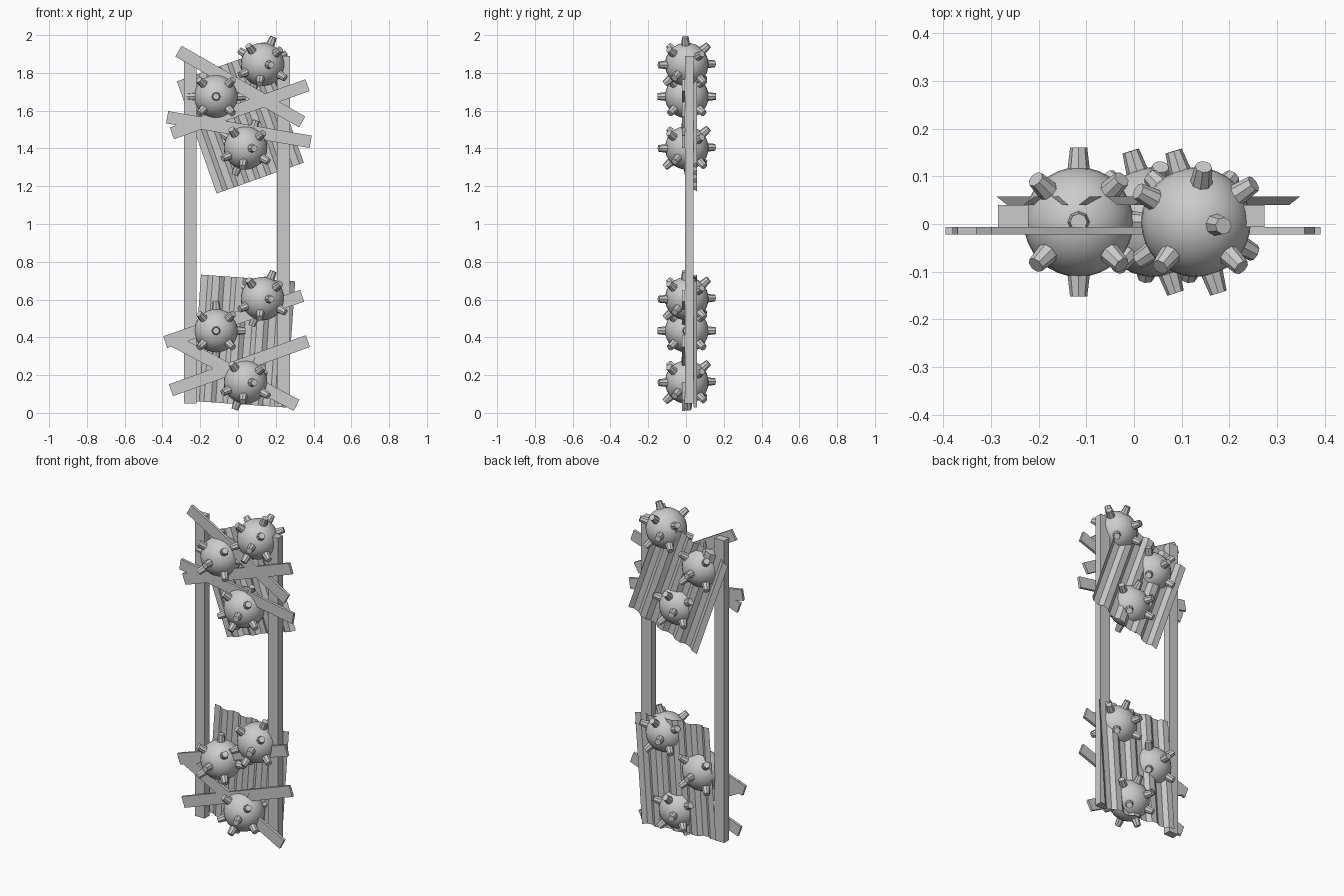
import bpy
import bmesh
from math import radians, atan2, hypot
from mathutils import Vector, Matrix

cube = bpy.data.objects.get("Cube")
if cube:
    bpy.data.objects.remove(cube, do_unlink=True)

# Single plain grey material
grey = bpy.data.materials.new("plain_grey")
grey.use_nodes = True
grey.diffuse_color = (0.6, 0.6, 0.6, 1)
grey.node_tree.nodes["Principled BSDF"].inputs["Base Color"].default_value = (0.6, 0.6, 0.6, 1)


def make_object(name, bm, smooth=False):
    mesh = bpy.data.meshes.new(name)
    bm.to_mesh(mesh)
    bm.free()
    mesh.materials.append(grey)
    obj = bpy.data.objects.new(name, mesh)
    bpy.context.collection.objects.link(obj)
    if smooth:
        bpy.ops.object.select_all(action='DESELECT')
        obj.select_set(True)
        bpy.context.view_layer.objects.active = obj
        bpy.ops.object.shade_smooth_by_angle(angle=radians(30))
    return obj


def box(name, center, size, tilt=0.0):
    bm = bmesh.new()
    matrix = (Matrix.Translation(center) @ Matrix.Rotation(-tilt, 4, 'Y')
              @ Matrix.Diagonal((*size, 1)))
    bmesh.ops.create_cube(bm, size=1, matrix=matrix)
    return make_object(name, bm)


def plank(name, start, end):
    # Flat board nailed between two points across the front
    (x0, z0), (x1, z1) = start, end
    dx, dz = x1 - x0, z1 - z0
    box(name, ((x0 + x1) / 2, -0.014, (z0 + z1) / 2),
        (hypot(dx, dz), 0.016, 0.066), atan2(dz, dx))


def corrugated_sheet(name, x, z, width, height, tilt):
    # Trapezoid wave profile extruded along the sheet's height
    waves = 4
    step = width / waves
    profile = []
    for i in range(waves):
        left = -width / 2 + i * step
        profile += [(left, 0.058), (left + 0.3 * step, 0.058),
                    (left + 0.5 * step, 0.040), (left + 0.8 * step, 0.040)]
    profile.append((width / 2, 0.058))
    bm = bmesh.new()
    rows = [[bm.verts.new((px, py, s * height / 2)) for px, py in profile] for s in (-1, 1)]
    for i in range(len(profile) - 1):
        bm.faces.new((rows[0][i], rows[0][i + 1], rows[1][i + 1], rows[1][i]))
    bm.transform(Matrix.Translation((x, 0, z)) @ Matrix.Rotation(-radians(tilt), 4, 'Y'))
    make_object(name, bm)


def spiked_ball(name, center, axes):
    # Ball with a pair of opposite blunt spikes on every axis
    bm = bmesh.new()
    bmesh.ops.create_uvsphere(bm, u_segments=32, v_segments=16, radius=0.115)
    for axis in axes:
        for side in (-1, 1):
            direction = Vector(axis).normalized() * side
            turn = direction.to_track_quat('Z', 'Y').to_matrix().to_4x4()
            bmesh.ops.create_cone(bm, cap_ends=True, segments=8, radius1=0.025, radius2=0.018,
                                  depth=0.06, matrix=turn @ Matrix.Translation((0, 0, 0.126)))
    bm.transform(Matrix.Translation(center))
    make_object(name, bm, smooth=True)


# Upright posts
box("right_post", (-0.253, 0.017, 0.97), (0.064, 0.046, 1.84))
box("left_post", (0.24, 0.017, 0.97), (0.068, 0.046, 1.84))

# Crossed planks
plank("upper_plank_falling", (-0.315, 1.915), (0.34, 1.54))
plank("upper_plank_rising", (-0.35, 1.48), (0.368, 1.735))
plank("upper_plank_shallow", (-0.375, 1.565), (0.385, 1.435))
plank("lower_plank_rising", (-0.355, 0.12), (0.37, 0.38))
plank("middle_plank_rising", (-0.385, 0.375), (0.34, 0.62))
plank("lower_plank_falling", (-0.365, 0.395), (0.31, 0.04))

# Corrugated backing sheets
corrugated_sheet("upper_sheet", 0.0125, 1.54, 0.49, 0.63, 19.5)
corrugated_sheet("lower_sheet", 0.03, 0.38, 0.50, 0.67, -4)

# Spiked balls: the same trio repeats at both ends
straight = [(1, 0, 0), (0, 1, 0), (0, 0, 1), (1, 1, 1), (-1, 1, 1), (1, -1, 1), (-1, -1, 1)]
tilted = [(0.37, -0.05, 0.93), (0.3, -0.95, -0.02), (0.75, 0.5, 0.35), (0.75, -0.4, -0.45),
          (-0.48, -0.6, 0.63), (0.1, 0.74, 0.66), (0.6, -0.6, 0.5)]
for level, base in (("lower", 0.0), ("upper", 1.24)):
    spiked_ball(level + "_ball_top", (0.13, 0.004, base + 0.605), tilted)
    spiked_ball(level + "_ball_side", (-0.116, 0.004, base + 0.435), straight)
    spiked_ball(level + "_ball_bottom", (0.04, 0.004, base + 0.163), tilted)
